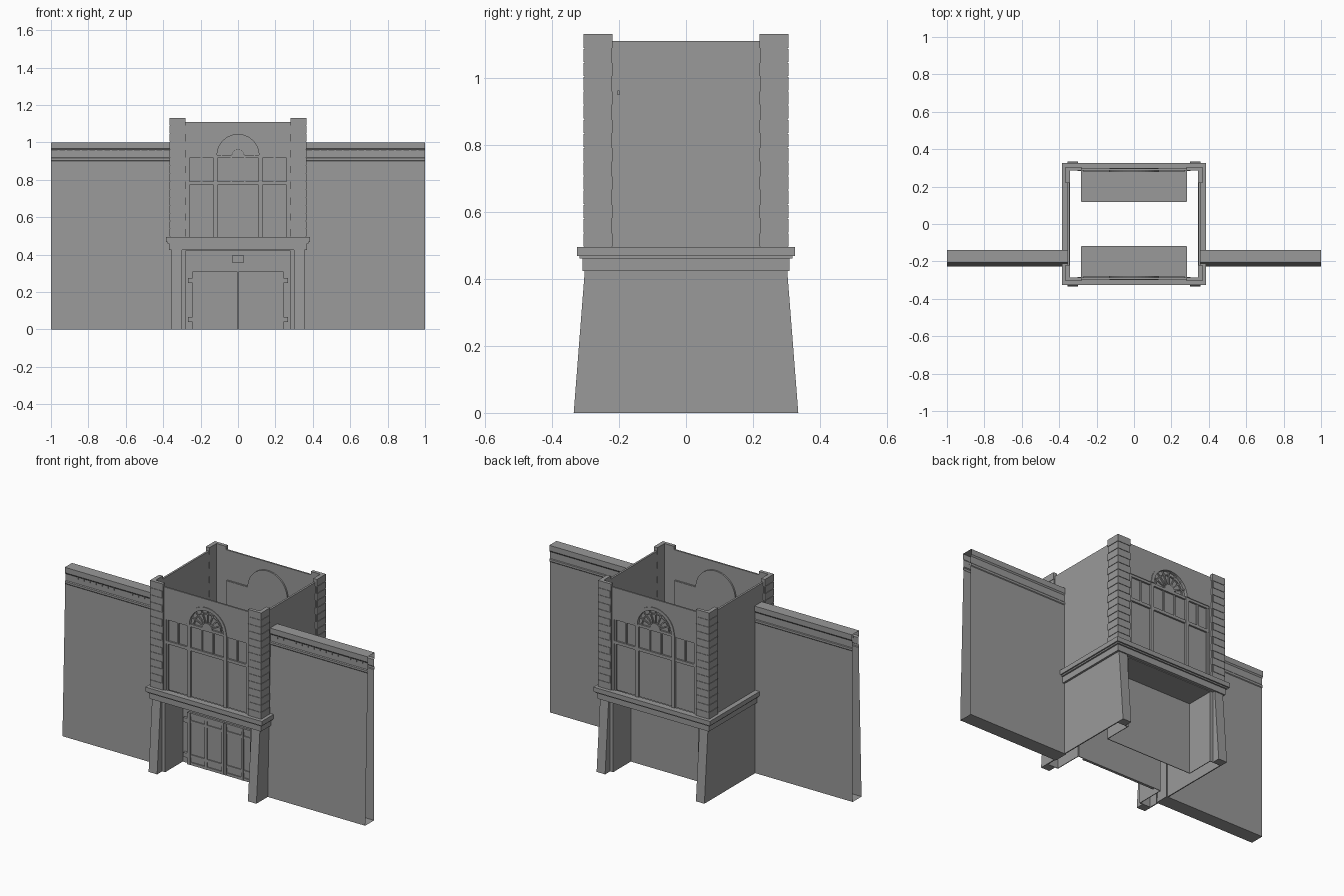
import bpy, bmesh, math

if "Cube" in bpy.data.objects:
    bpy.data.objects.remove(bpy.data.objects["Cube"])

stone = bpy.data.materials.new("dark_grey_stone")
stone.diffuse_color = (0.32, 0.32, 0.32, 1)
stone.use_nodes = True
stone.node_tree.nodes["Principled BSDF"].inputs["Base Color"].default_value = stone.diffuse_color


def box(name, x0, x1, y0, y1, z0, z1):
    x0, x1 = sorted((x0, x1))
    y0, y1 = sorted((y0, y1))
    bpy.ops.mesh.primitive_cube_add(size=1, location=((x0 + x1) / 2, (y0 + y1) / 2, (z0 + z1) / 2))
    o = bpy.context.object
    o.name = name
    o.scale = (x1 - x0, y1 - y0, z1 - z0)
    o.data.materials.append(stone)
    return o


def prism(name, pts, axis, a, b, caps=True):
    """Extrude a profile: axis 'y' takes (x, z) points, 'x' takes (y, z), 'z' takes (x, y)."""
    place = {'x': lambda p, t: (t, p[0], p[1]),
             'y': lambda p, t: (p[0], t, p[1]),
             'z': lambda p, t: (p[0], p[1], t)}[axis]
    bm = bmesh.new()
    r0 = [bm.verts.new(place(p, a)) for p in pts]
    r1 = [bm.verts.new(place(p, b)) for p in pts]
    n = len(pts)
    for i in range(n):
        j = (i + 1) % n
        bm.faces.new((r0[i], r0[j], r1[j], r1[i]))
    if caps:
        ends = [bm.faces.new(r0), bm.faces.new(r1)]
        bm.normal_update()
        bmesh.ops.triangulate(bm, faces=ends, ngon_method='EAR_CLIP')
    bmesh.ops.recalc_face_normals(bm, faces=bm.faces[:])
    me = bpy.data.meshes.new(name)
    bm.to_mesh(me)
    bm.free()
    me.materials.append(stone)
    o = bpy.data.objects.new(name, me)
    bpy.context.collection.objects.link(o)
    return o


def arc(r, z, n=20):
    """Half circle from left to right over the top."""
    return [(-r * math.cos(math.pi * i / n), z + r * math.sin(math.pi * i / n)) for i in range(n + 1)]


def ring(name, x, y, xi, yi, z0, z1):
    """Rectangular frame made of four boxes."""
    for s in (-1, 1):
        box(name, -x, x, s * yi, s * y, z0, z1)
        box(name, s * xi, s * x, -yi, yi, z0, z1)


# Cornice between base and upper storey
ring("cornice_band", 0.368, 0.309, 0.342, 0.286, 0.424, 0.46)
ring("cornice_neck", 0.377, 0.317, 0.342, 0.286, 0.46, 0.468)
ring("cornice_top", 0.385, 0.325, 0.342, 0.286, 0.468, 0.495)

SPRING = 0.93
opening = [(-0.27, 0.495), (-0.27, SPRING)] + arc(0.131, SPRING) + [(0.27, SPRING), (0.27, 0.495)]

for sy in (-1, 1):
    # Base niche: ceiling and back wall
    box("niche_ceiling", -0.28, 0.28, sy * 0.12, sy * 0.29, 0.42, 0.425)
    box("niche_back_wall", -0.28, 0.28, sy * 0.117, sy * 0.121, 0, 0.422)

    # Upper storey facade with arched window opening, and glass behind
    prism("facade_wall", [(-0.355, 0.495)] + opening + [(0.355, 0.495), (0.355, 1.11), (-0.355, 1.11)],
          'y', sy * 0.286, sy * 0.296)
    prism("window_glass", opening, 'y', sy * 0.277, sy * 0.282)

    # Window frame members
    for sx in (-1, 1):
        box("window_mullion", sx * 0.109, sx * 0.131, sy * 0.28, sy * 0.294, 0.495, SPRING)
        box("window_jamb", sx * 0.258, sx * 0.27, sy * 0.28, sy * 0.291, 0.495, SPRING)
        box("pane_bar", sx * 0.19, sx * 0.2, sy * 0.28, sy * 0.289, 0.79, 0.92)
        box("pane_bar", sx * 0.033, sx * 0.041, sy * 0.28, sy * 0.289, 0.79, 0.92)
    box("window_transom", -0.27, 0.27, sy * 0.28, sy * 0.292, 0.772, 0.79)
    box("window_head", -0.27, 0.27, sy * 0.28, sy * 0.292, 0.916, 0.932)

    # Fanlight: outer arch, ring, hub and radiating bars
    prism("fanlight_arch", arc(0.131, SPRING) + arc(0.112, SPRING)[::-1], 'y', sy * 0.28, sy * 0.3)
    prism("fanlight_ring", arc(0.092, SPRING) + arc(0.086, SPRING)[::-1], 'y', sy * 0.28, sy * 0.289)
    prism("fanlight_hub", arc(0.034, SPRING, 12), 'y', sy * 0.28, sy * 0.292)
    for k in range(1, 8):
        t = math.pi * k / 8
        c, s, w = math.cos(t), math.sin(t), 0.0035
        prism("fanlight_bar", [(r * c - v * s, SPRING + r * s + v * c)
                               for r, v in ((0.03, -w), (0.115, -w), (0.115, w), (0.03, w))],
              'y', sy * 0.28, sy * 0.289)

for sx in (-1, 1):
    # Upper side wall
    box("side_wall", sx * 0.344, sx * 0.356, -0.296, 0.296, 0.495, 1.11)
    # Base side wall with battered ends
    prism("base_side_wall", [(-0.335, 0), (0.335, 0), (0.302, 0.424), (-0.302, 0.424)],
          'x', sx * 0.35, sx * 0.356)
    for sy in (-1, 1):
        # Battered pier and recessed jamb
        prism("base_pier", [(sy * 0.285, 0), (sy * 0.335, 0), (sy * 0.302, 0.424), (sy * 0.285, 0.424)],
              'x', sx * 0.30, sx * 0.356)
        box("niche_jamb", sx * 0.28, sx * 0.284, sy * 0.12, sy * 0.288, 0, 0.424)
        box("niche_jamb_face", sx * 0.28, sx * 0.302, sy * 0.284, sy * 0.288, 0, 0.424)

        # Corner quoins: L-shaped core and grooved courses
        def quoin(name, ox, oy, length, z0, z1):
            xi, yi = 0.343, 0.286
            pts = [(ox, oy), (ox - length, oy), (ox - length, yi), (xi, yi),
                   (xi, oy - length), (ox, oy - length)]
            prism(name, [(sx * x, sy * y) for x, y in pts], 'z', z0, z1)

        quoin("quoin_core", 0.364, 0.303, 0.082, 0.495, 1.129)
        h = (1.13 - 0.495) / 15
        for k in range(15):
            z = 0.495 + k * h
            quoin("quoin_block", 0.367, 0.306, 0.086 if k % 2 == 0 else 0.08,
                  z + 0.0015, z + h - (0.0015 if k < 14 else 0))

    # Curtain wall: battered front, moulded cap, open ends
    profile = [(-0.228, 0), (-0.202, 0.9), (-0.205, 0.904), (-0.205, 0.916), (-0.2, 0.92),
               (-0.2, 0.96), (-0.206, 0.968), (-0.206, 1.0), (-0.138, 1.0), (-0.138, 0.968),
               (-0.144, 0.96), (-0.144, 0.92), (-0.141, 0.916), (-0.141, 0.904), (-0.144, 0.9),
               (-0.144, 0)]
    prism("curtain_wall", profile, 'x', sx * 0.345, sx * 1.0, caps=False)
    for k in range(15):
        x = 0.395 + k * 0.04
        box("wall_dentil", sx * x, sx * (x + 0.01), -0.204, -0.199, 0.948, 0.962)

    # Gate leaf: slab, stiles, rails and hinges
    gy = -0.121
    box("gate_leaf", sx * 0.002, sx * 0.242, gy, gy - 0.006, 0, 0.31)
    for x0, x1 in ((0.002, 0.016), (0.112, 0.128), (0.222, 0.242)):
        box("gate_stile", sx * x0, sx * x1, gy, gy - 0.013, 0, 0.31)
    for z0, z1 in ((0, 0.016), (0.045, 0.062), (0.25, 0.266), (0.29, 0.31)):
        box("gate_rail", sx * 0.004, sx * 0.242, gy, gy - 0.012, z0, z1)
    for z in (0.04, 0.248):
        box("gate_hinge", sx * 0.242, sx * 0.266, gy, gy - 0.016, z, z + 0.026)

# Plaque above the gate
box("gate_plaque", -0.03, 0.03, -0.12, -0.13, 0.355, 0.397)
